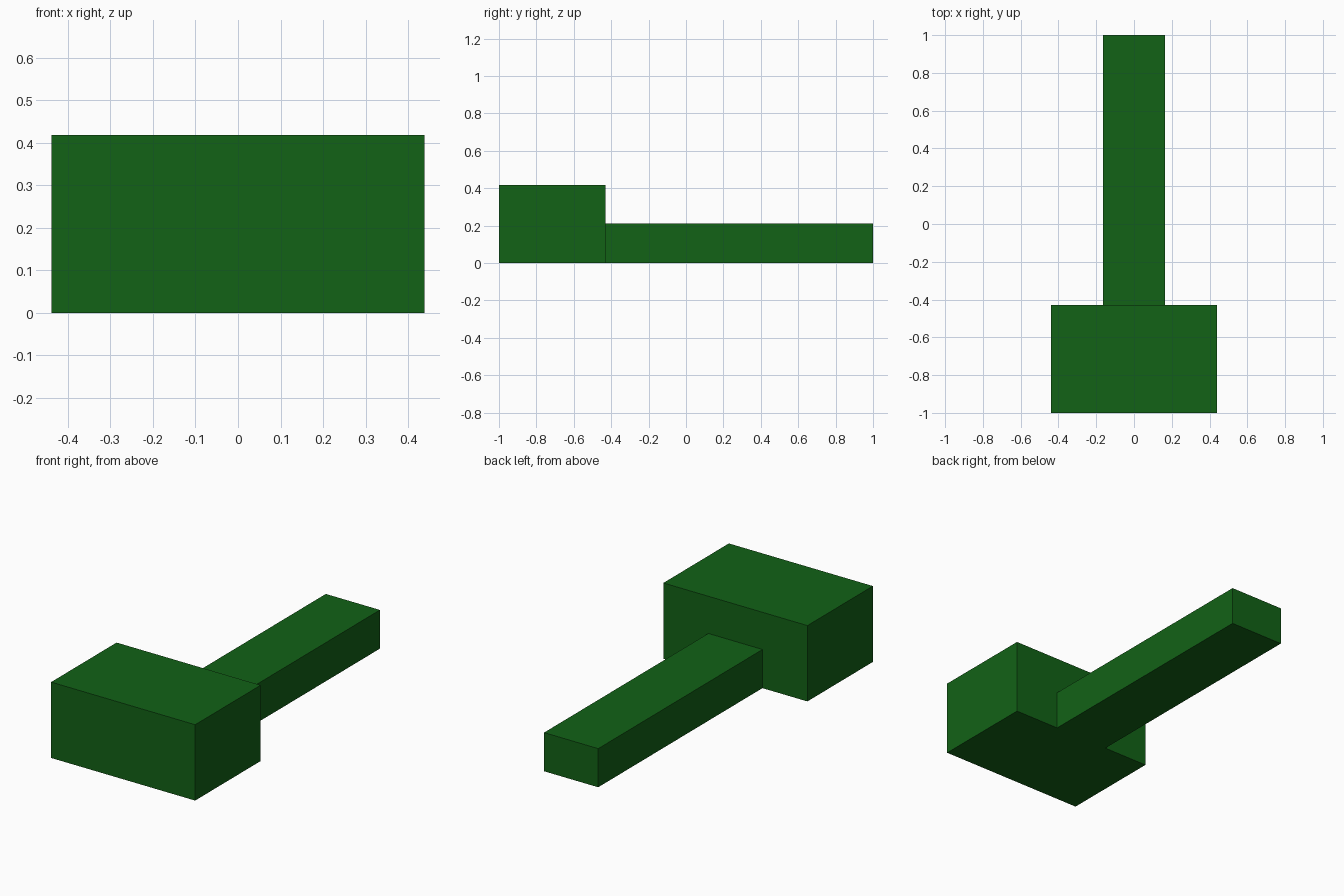
import bpy

if "Cube" in bpy.data.objects:
    bpy.data.objects.remove(bpy.data.objects["Cube"])

green = bpy.data.materials.new("dark_green")
green.diffuse_color = (0.006, 0.122, 0.008, 1)
green.use_nodes = True
green.node_tree.nodes["Principled BSDF"].inputs["Base Color"].default_value = green.diffuse_color


def box(name, x, y, z):
    """Box spanning the given (min, max) ranges."""
    spans = (x, y, z)
    bpy.ops.mesh.primitive_cube_add(size=1, location=[(a + b) / 2 for a, b in spans])
    ob = bpy.context.object
    ob.name = name
    ob.scale = [b - a for a, b in spans]
    bpy.ops.object.transform_apply(location=False, rotation=False, scale=True)
    ob.data.materials.append(green)
    return ob


# Wide block at the front
box("head_block", (-0.439, 0.439), (-1, -0.43), (0, 0.418))
# Long low bar running back from the block
box("handle_bar", (-0.165, 0.165), (-0.43, 1), (0, 0.213))
